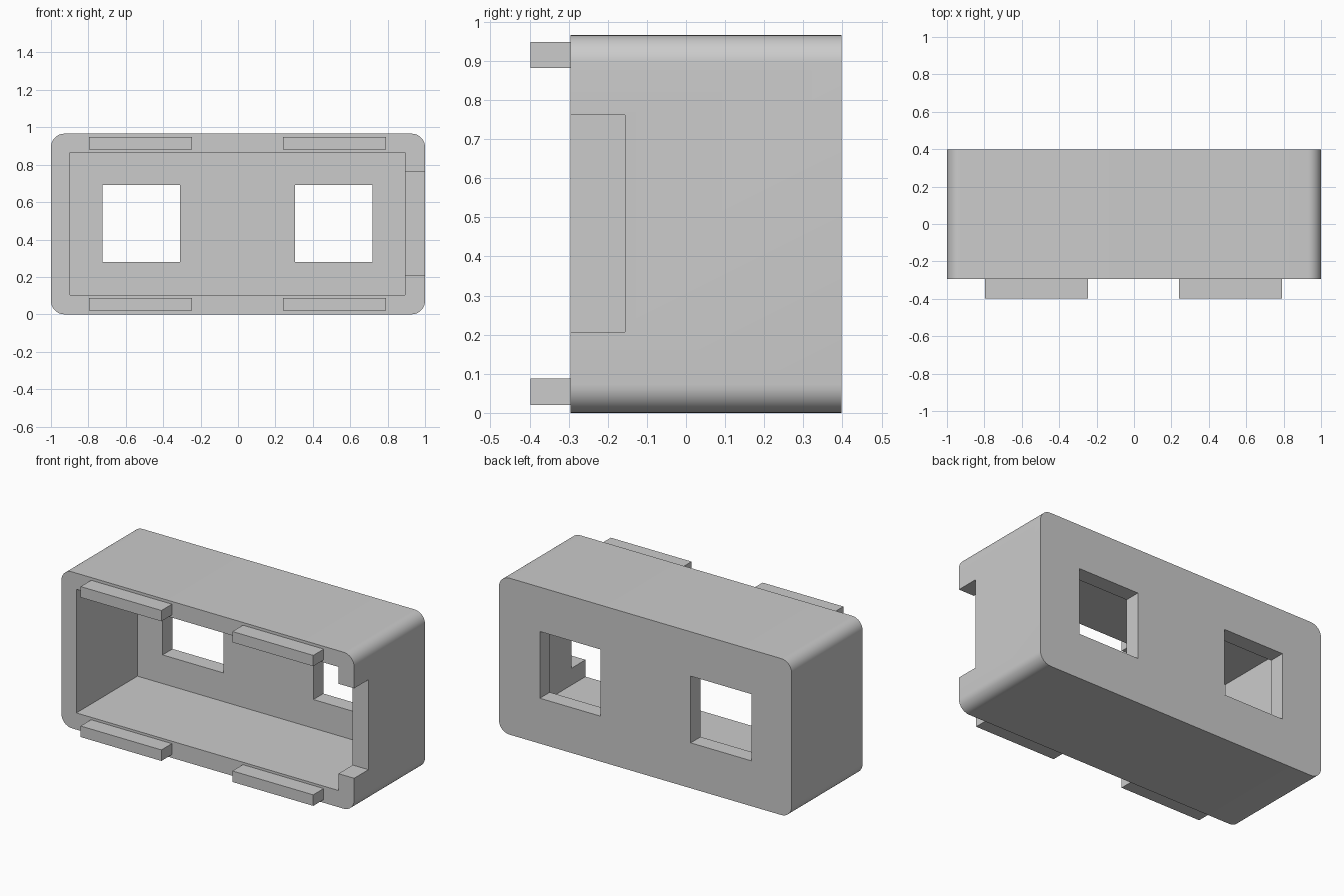
import bpy
import bmesh
import math

default_cube = bpy.data.objects.get("Cube")
if default_cube:
    bpy.data.objects.remove(default_cube, do_unlink=True)

grey = bpy.data.materials.new("plain grey")
grey.use_nodes = True
colour = (0.6, 0.6, 0.6, 1)
grey.diffuse_color = colour
grey.node_tree.nodes["Principled BSDF"].inputs["Base Color"].default_value = colour


def box(name, x, y, z, radius=0):
    """Box spanning three ranges, optionally rounded along its depth edges."""
    bm = bmesh.new()
    bmesh.ops.create_cube(bm, size=1)
    for v in bm.verts:
        v.co = [lo + (c + 0.5) * (hi - lo) for c, (lo, hi) in zip(v.co, (x, y, z))]
    if radius:
        edges = [e for e in bm.edges
                 if abs(e.verts[0].co.y - e.verts[1].co.y) > 0.1]
        bmesh.ops.bevel(bm, geom=edges, offset=radius, segments=10,
                        profile=0.5, affect='EDGES')
    mesh = bpy.data.meshes.new(name)
    bm.to_mesh(mesh)
    bm.free()
    mesh.materials.append(grey)
    obj = bpy.data.objects.new(name, mesh)
    bpy.context.collection.objects.link(obj)
    return obj


def cut(target, cutter):
    """Subtract the cutter from the target and discard it."""
    cutter.hide_render = True
    mod = target.modifiers.new("cut", 'BOOLEAN')
    mod.operation = 'DIFFERENCE'
    mod.solver = 'EXACT'
    mod.object = cutter
    bpy.context.view_layer.objects.active = target
    bpy.ops.object.modifier_apply(modifier=mod.name)
    bpy.data.objects.remove(cutter, do_unlink=True)


front, back, height = -0.295, 0.397, 0.966

# Rounded case, hollowed from the front
case = box("case", (-1, 1), (front, back), (0, height), radius=0.072)
cut(case, box("cavity", (-0.897, 0.893), (-0.6, 0.3), (0.103, 0.866)))

# Two square windows through the back wall
for x in ((-0.725, -0.31), (0.305, 0.72)):
    cut(case, box("window", x, (0.1, 0.6), (0.28, 0.692)))

# Notch in the front edge of the left wall
cut(case, box("notch", (0.7, 1.2), (-0.6, -0.156), (0.207, 0.762)))

# Smooth corners, sharp edges elsewhere
bpy.ops.object.select_all(action='DESELECT')
case.select_set(True)
bpy.context.view_layer.objects.active = case
bpy.ops.object.shade_smooth_by_angle(angle=math.radians(30))

# Locating tabs on the front rim
for level, z in (("lower", (0.02, 0.088)), ("upper", (0.882, 0.949))):
    for side, x in (("right", (-0.797, -0.245)), ("left", (0.24, 0.792))):
        box(f"{level}_{side}_tab", x, (-0.397, front), z)
